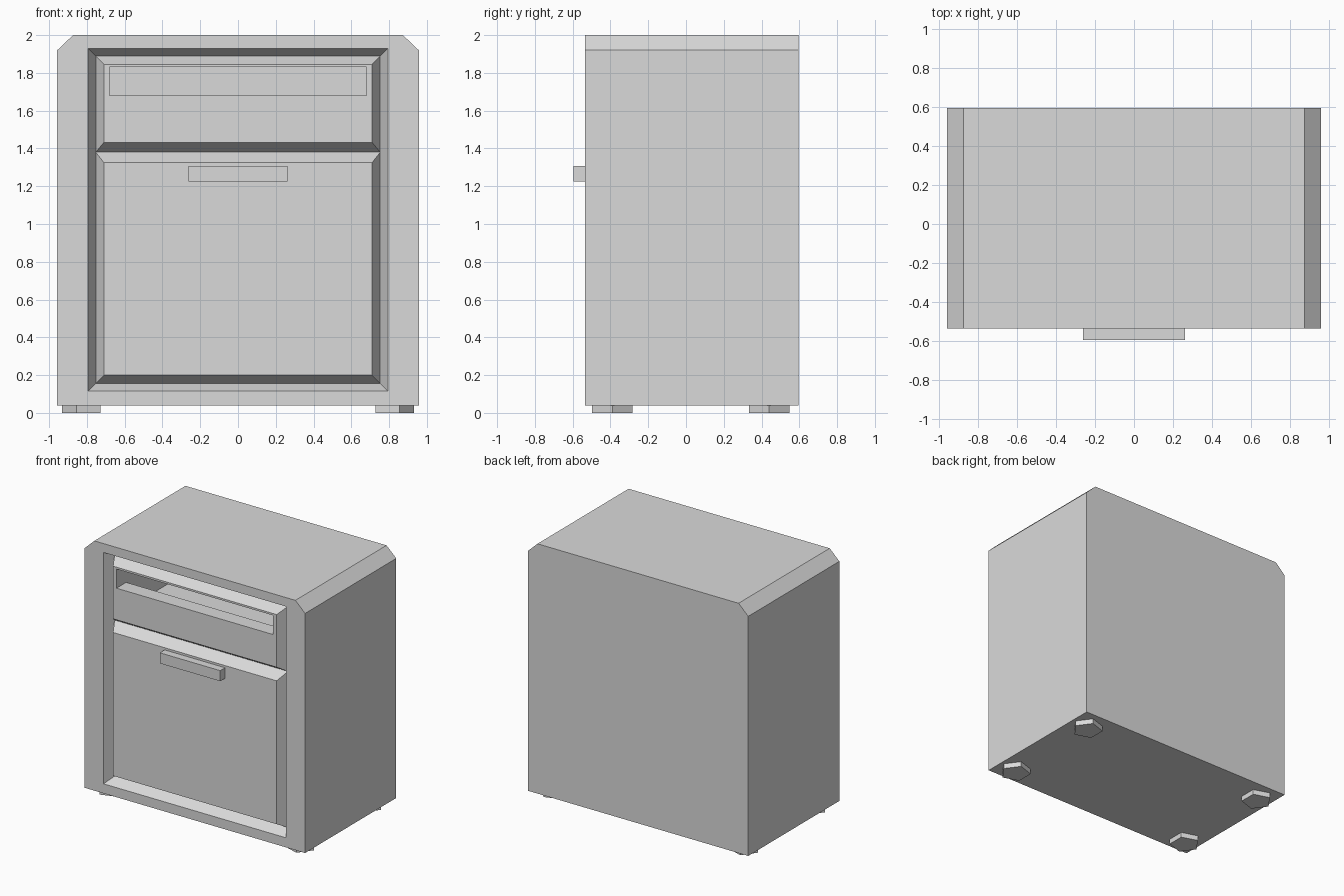
import bpy
import bmesh
from math import cos, sin, pi

cube = bpy.data.objects.get("Cube")
if cube:
    bpy.data.objects.remove(cube, do_unlink=True)

grey = bpy.data.materials.new("plain grey")
grey.use_nodes = True
colour = (0.7, 0.7, 0.7, 1)
grey.diffuse_color = colour
grey.node_tree.nodes["Principled BSDF"].inputs["Base Color"].default_value = colour

FRONT, BACK, BASE = -0.535, 0.595, 0.04
GROOVE = 0.08  # depth of the V grooves around the drawers


def solid(name, ring_a, ring_b):
    """Closed solid between two matching rings of points."""
    bm = bmesh.new()
    a = [bm.verts.new(p) for p in ring_a]
    b = [bm.verts.new(p) for p in ring_b]
    bm.faces.new(a)
    bm.faces.new(b[::-1])
    for i in range(len(a)):
        j = (i + 1) % len(a)
        bm.faces.new((a[i], b[i], b[j], a[j]))
    bmesh.ops.recalc_face_normals(bm, faces=bm.faces)
    mesh = bpy.data.meshes.new(name)
    bm.to_mesh(mesh)
    bm.free()
    mesh.materials.append(grey)
    obj = bpy.data.objects.new(name, mesh)
    bpy.context.collection.objects.link(obj)
    return obj


def rect(half, low, high, y):
    return [(-half, y, low), (half, y, low), (half, y, high), (-half, y, high)]


def cut(obj, cutter):
    mod = obj.modifiers.new("cut", "BOOLEAN")
    mod.operation = "DIFFERENCE"
    mod.solver = "EXACT"
    mod.object = cutter
    graph = bpy.context.evaluated_depsgraph_get()
    mesh = bpy.data.meshes.new_from_object(obj.evaluated_get(graph))
    obj.modifiers.clear()
    obj.data = mesh


# Cabinet body with chamfered top corners
half = [(0.957, BASE), (0.957, 1.92), (0.873, 2.0)]
outline = half + [(-x, z) for x, z in reversed(half)]
body = solid("cabinet_body", [(x, FRONT, z) for x, z in outline],
             [(x, BACK, z) for x, z in outline])

# Sloping recess in the front
valley = FRONT + GROOVE
recess = solid("recess_cutter", rect(0.813, 0.095, 1.95, FRONT - GROOVE / 2),
               rect(0.753, 0.155, 1.89, valley))
cut(body, recess)

# Bevelled drawer fronts, flush with the frame
upper = solid("upper_drawer_front", rect(0.71, 1.432, 1.845, FRONT),
              rect(0.753, 1.38, 1.89, valley))
lower = solid("lower_drawer_front", rect(0.71, 0.2, 1.325, FRONT),
              rect(0.753, 0.155, 1.38, valley))

# Wide slot opening into a hollow drawer
section = [(-0.6, 1.68), (-0.6, 1.83), (0.535, 1.83),
           (0.535, 1.47), (-0.415, 1.47), (-0.415, 1.68)]
cavity = solid("slot_cutter", [(-0.68, y, z) for y, z in section],
               [(0.68, y, z) for y, z in section])
cut(upper, cavity)
cut(body, cavity)
for helper in (recess, cavity):
    bpy.data.objects.remove(helper, do_unlink=True)

# Handle bar
solid("handle", rect(0.262, 1.225, 1.308, FRONT - 0.06),
      rect(0.262, 1.225, 1.308, FRONT))

# Five-sided feet, each with a corner pointing outward
for side, x_name in ((1, "left"), (-1, "right")):
    for y, y_name in ((-0.39, "front"), (0.44, "back")):
        ring = [(side * (0.82 + 0.113 * cos(k * 2 * pi / 5)),
                 y + 0.113 * sin(k * 2 * pi / 5)) for k in range(5)]
        solid(f"{y_name}_{x_name}_foot", [(px, py, 0) for px, py in ring],
              [(px, py, BASE) for px, py in ring])
